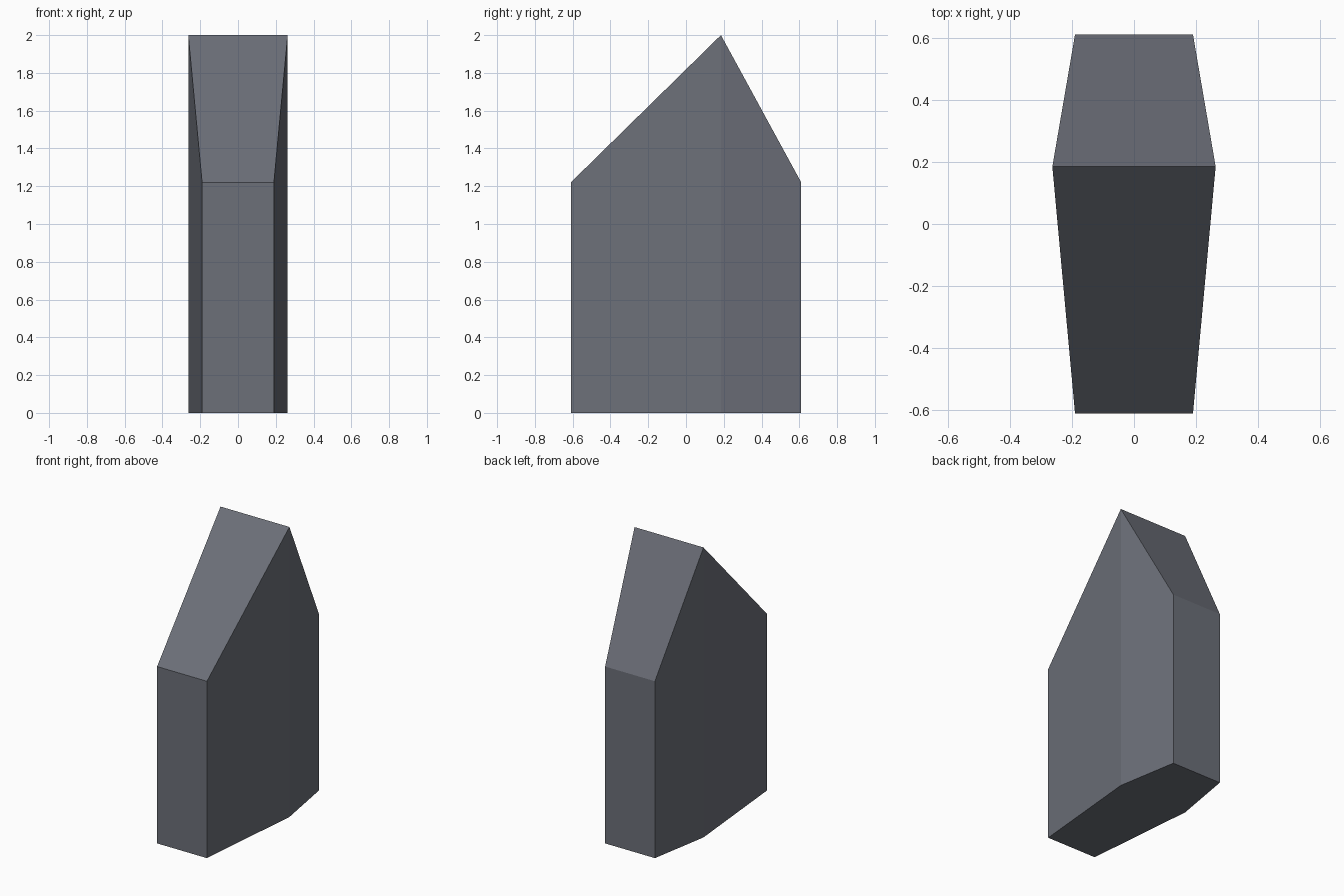
import bpy
import bmesh

if "Cube" in bpy.data.objects:
    bpy.data.objects.remove(bpy.data.objects["Cube"])

# Single slate colour
slate = bpy.data.materials.new("slate_grey")
slate.diffuse_color = (0.15, 0.16, 0.19, 1.0)
slate.use_nodes = True
slate.node_tree.nodes["Principled BSDF"].inputs["Base Color"].default_value = slate.diffuse_color

# Cross-section stations from front to back: (y, half width, top height)
stations = [(-0.61, 0.19, 1.22), (0.185, 0.263, 2.0), (0.61, 0.19, 1.22)]

bm = bmesh.new()

# Rectangular ring at each station: bottom left, bottom right, top right, top left
rings = []
for y, w, h in stations:
    corners = [(-w, y, 0), (w, y, 0), (w, y, h), (-w, y, h)]
    rings.append([bm.verts.new(c) for c in corners])

# Side walls and sloped roof between neighbouring rings
for a, b in zip(rings, rings[1:]):
    for i in (1, 2, 3):
        j = (i + 1) % 4
        bm.faces.new((a[i], b[i], b[j], a[j]))

# Front and back end walls
bm.faces.new(rings[0])
bm.faces.new(rings[-1][::-1])

# Flat hexagonal base
bm.faces.new([r[0] for r in rings] + [r[1] for r in reversed(rings)])

bmesh.ops.recalc_face_normals(bm, faces=bm.faces)
mesh = bpy.data.meshes.new("pointed_block")
bm.to_mesh(mesh)
bm.free()
mesh.materials.append(slate)

block = bpy.data.objects.new("pointed_block", mesh)
bpy.context.collection.objects.link(block)
